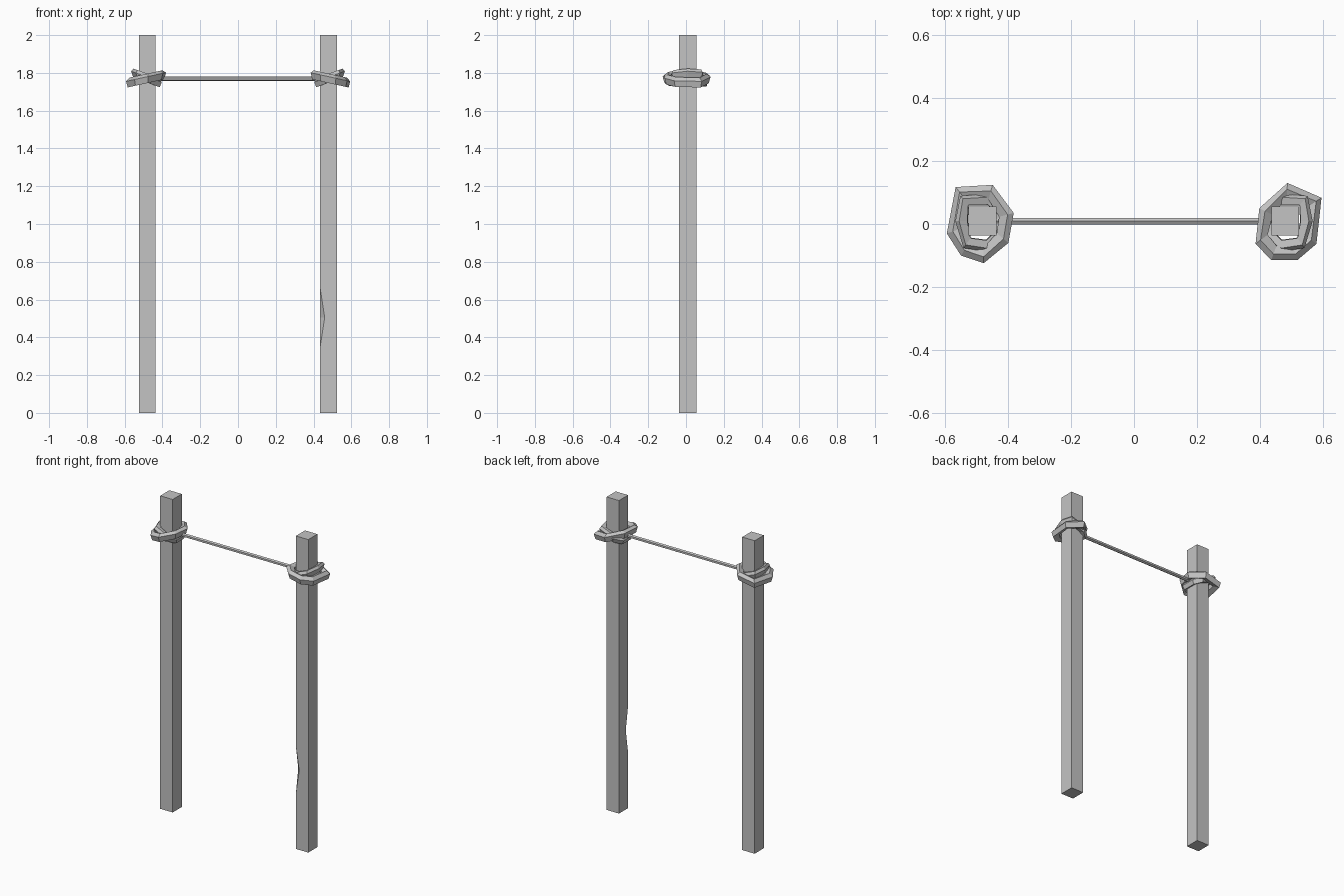
import bpy, bmesh, math
from mathutils import Vector

if "Cube" in bpy.data.objects:
    bpy.data.objects.remove(bpy.data.objects["Cube"], do_unlink=True)

grey = bpy.data.materials.new("plain grey")
grey.use_nodes = True
grey.diffuse_color = (0.55, 0.55, 0.55, 1)
grey.node_tree.nodes["Principled BSDF"].inputs["Base Color"].default_value = (0.55, 0.55, 0.55, 1)

CY = 0.009        # depth centre of the posts and bar
POST_X = 0.480    # distance of each post from the middle
HX, HY = 0.044, 0.046


def finish(name, bm):
    bmesh.ops.recalc_face_normals(bm, faces=bm.faces[:])
    me = bpy.data.meshes.new(name)
    bm.to_mesh(me)
    bm.free()
    me.materials.append(grey)
    ob = bpy.data.objects.new(name, me)
    bpy.context.scene.collection.objects.link(ob)
    return ob


def post(name, x):
    bm = bmesh.new()
    bmesh.ops.create_cube(bm, size=1)
    for v in bm.verts:
        v.co = (x + v.co.x * 2 * HX, CY + v.co.y * 2 * HY, (v.co.z + 0.5) * 2)
    return finish(name, bm)


def ring(name, cx, outline, section, slope, z0):
    """Sweep a small section round an irregular outline lying on a tilted plane."""
    bm = bmesh.new()
    loops = []
    for x, y in outline:
        p = Vector((x, y, 0))
        d = p.normalized()
        loop = []
        for inset, up in section:
            q = p - d * inset
            loop.append(bm.verts.new((cx + q.x, CY + q.y, z0 + slope * q.x + up)))
        loops.append(loop)
    n, m = len(loops), len(section)
    for i in range(n):
        a, b = loops[i], loops[(i + 1) % n]
        for j in range(m):
            k = (j + 1) % m
            bm.faces.new((a[j], b[j], b[k], a[k]))
    return finish(name, bm)


# Posts
post("right_post", -POST_X)
left_post = post("left_post", POST_X - 0.001)

# Wedge-shaped notch chopped from the front inner corner of the left post
bm = bmesh.new()
x0, y0, o = POST_X - 0.001 - HX, CY - HY, 0.02
top = bm.verts.new((x0, y0, 0.66))
low = bm.verts.new((x0, y0, 0.35))
a = bm.verts.new((x0 + 0.024 + o, y0 - o, 0.505))
b = bm.verts.new((x0 - o, y0 + 0.024 + o, 0.505))
out = bm.verts.new((x0 - 0.05, y0 - 0.05, 0.505))
for f in ((top, a, b), (low, b, a), (top, out, a), (top, b, out), (low, a, out), (low, out, b)):
    bm.faces.new(f)
cutter = finish("notch_cutter", bm)
cutter.hide_render = True
cutter.hide_viewport = True
cut = left_post.modifiers.new("notch", 'BOOLEAN')
cut.operation = 'DIFFERENCE'
cut.solver = 'EXACT'
cut.object = cutter
bpy.context.view_layer.update()
cut_mesh = bpy.data.meshes.new_from_object(
    left_post.evaluated_get(bpy.context.evaluated_depsgraph_get()))
left_post.modifiers.clear()
left_post.data = cut_mesh
bpy.data.objects.remove(cutter, do_unlink=True)

# Crossbar
bm = bmesh.new()
bmesh.ops.create_cone(bm, cap_ends=True, segments=6, radius1=0.012, radius2=0.012, depth=2 * POST_X)
for v in bm.verts:
    v.co = (v.co.z, CY + v.co.x, 1.768 + v.co.y)
finish("crossbar", bm)

# Lashings: a wide and a narrow wrap, crossing on each post
wide = [(0, 0.010), (0.020, 0.026), (0.048, 0.014), (0.046, -0.016), (0.010, -0.024)]
narrow = [(0, 0.006), (0.012, 0.024), (0.038, 0.020), (0.040, -0.018), (0.012, -0.024)]
right_outline = [(-0.085, 0.108), (0.032, 0.115), (0.099, 0.026), (0.082, -0.069),
                 (0.004, -0.133), (-0.068, -0.109), (-0.113, -0.039)]
left_outline = [(0.006, 0.121), (0.114, 0.074), (0.098, -0.072), (0.038, -0.123),
                (-0.045, -0.123), (-0.095, -0.072), (-0.083, 0.041)]
inner_outline = [(-0.070, 0.080), (0.030, 0.088), (0.076, 0.045), (0.076, -0.050),
                 (0.020, -0.098), (-0.060, -0.085), (-0.086, 0.0)]
ring("right_outer_wrap", -POST_X, right_outline, wide, 0.22, 1.770)
ring("right_inner_wrap", -POST_X, inner_outline, narrow, -0.36, 1.772)
ring("left_outer_wrap", POST_X, left_outline, wide, -0.22, 1.770)
ring("left_inner_wrap", POST_X, [(-x, y) for x, y in inner_outline], narrow, 0.36, 1.772)
